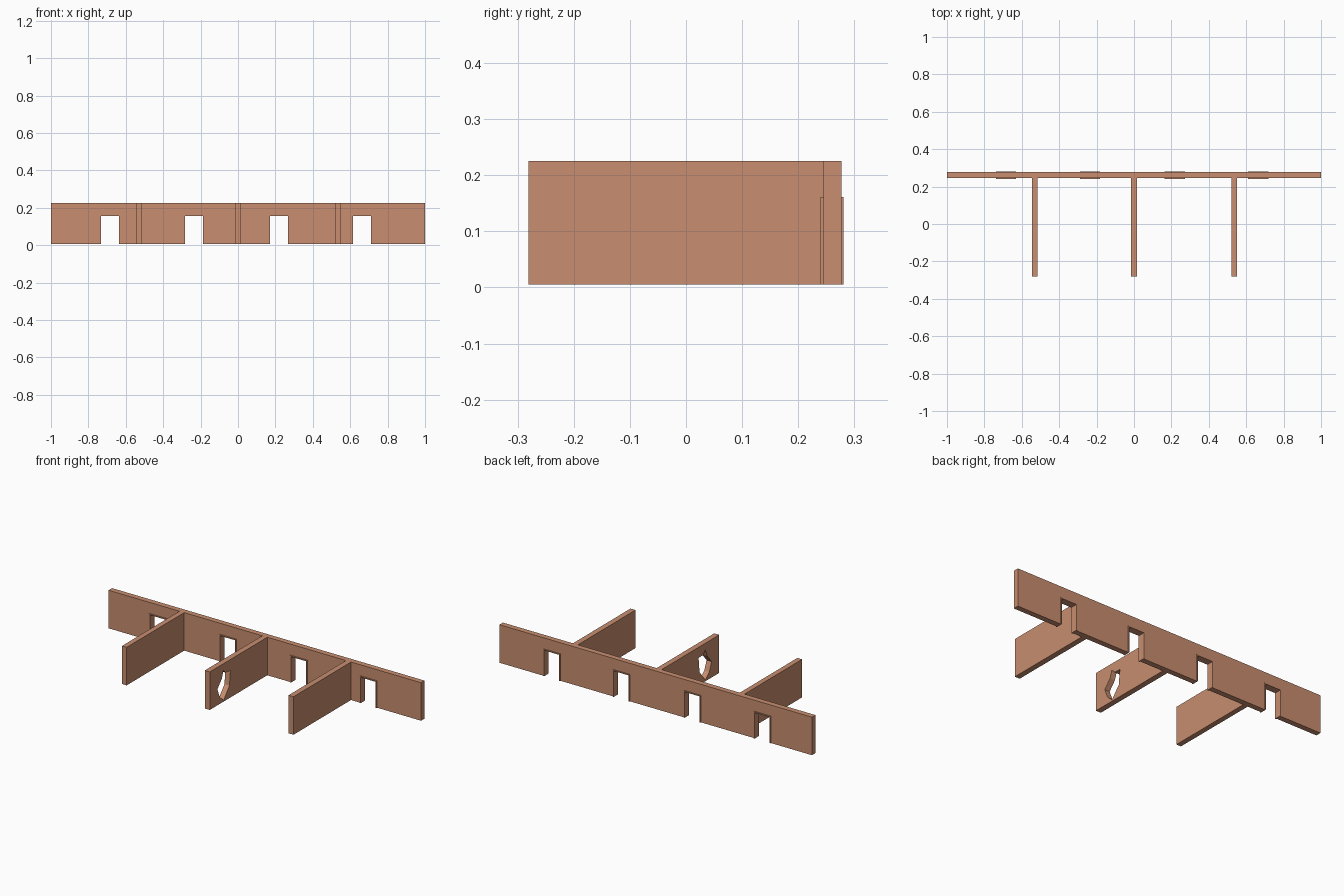
import bpy, bmesh
from mathutils import Vector

if "Cube" in bpy.data.objects:
    bpy.data.objects.remove(bpy.data.objects["Cube"])

Z0, Z1 = 0.005, 0.225            # wall bottom and top
YF, YB = 0.245, 0.277            # long wall front and back
DOORS = [-0.684, -0.235, 0.218, 0.664]
HALF, HEAD, TRIM = 0.048, 0.155, 0.006

clay = bpy.data.materials.new("clay")
clay.diffuse_color = (0.58, 0.27, 0.16, 1)
clay.use_nodes = True
clay.node_tree.nodes["Principled BSDF"].inputs["Base Color"].default_value = clay.diffuse_color


def extrude(name, pts, axis, a, b):
    """Extrude a flat profile from a to b along axis 'x' or 'y'."""
    bm = bmesh.new()
    place = (lambda u, v: (a, u, v)) if axis == 'x' else (lambda u, v: (u, a, v))
    face = bm.faces.new([bm.verts.new(place(u, v)) for u, v in pts])
    ext = bmesh.ops.extrude_face_region(bm, geom=[face])
    move = Vector((b - a, 0, 0)) if axis == 'x' else Vector((0, b - a, 0))
    bmesh.ops.translate(bm, vec=move,
                        verts=[g for g in ext['geom'] if isinstance(g, bmesh.types.BMVert)])
    bmesh.ops.recalc_face_normals(bm, faces=bm.faces)
    me = bpy.data.meshes.new(name)
    bm.to_mesh(me)
    bm.free()
    me.materials.append(clay)
    ob = bpy.data.objects.new(name, me)
    bpy.context.collection.objects.link(ob)
    return ob


# Long wall with a notch for every doorway
outline = [(-1, Z1), (-1, Z0)]
w = HALF + TRIM / 2
for c in DOORS:
    h = HEAD + TRIM / 2
    outline += [(c - w, Z0), (c - w, h), (c + w, h), (c + w, Z0)]
outline += [(1, Z0), (1, Z1)]
extrude("long_wall", outline, 'y', YF, YB)

# Door frames, slightly proud of the wall on both sides
for i, c in enumerate(DOORS):
    o, top = HALF + TRIM, HEAD + TRIM
    extrude(f"door_frame_{i + 1}",
            [(c - o, Z0), (c - o, top), (c + o, top), (c + o, Z0),
             (c + HALF, Z0), (c + HALF, HEAD), (c - HALF, HEAD), (c - HALF, Z0)],
            'y', 0.240, 0.281)

# Partition walls
side = [(-0.281, Z0), (YF, Z0), (YF, Z1), (-0.281, Z1)]
extrude("left_partition", side, 'x', -0.546, -0.516)
middle = extrude("middle_partition", side, 'x', -0.016, 0.016)
extrude("right_partition", side, 'x', 0.520, 0.552)

# Broken hole through the middle partition
hole = [(-0.155, 0.187), (-0.17, 0.145), (-0.211, 0.097), (-0.19, 0.045),
        (-0.154, 0.013), (-0.101, 0.077), (-0.092, 0.163), (-0.135, 0.165)]
cutter = extrude("hole_cutter", hole, 'x', -0.1, 0.1)
cutter.hide_render = True
cutter.hide_set(True)
cut = middle.modifiers.new("hole", 'BOOLEAN')
cut.operation, cut.solver, cut.object = 'DIFFERENCE', 'EXACT', cutter
